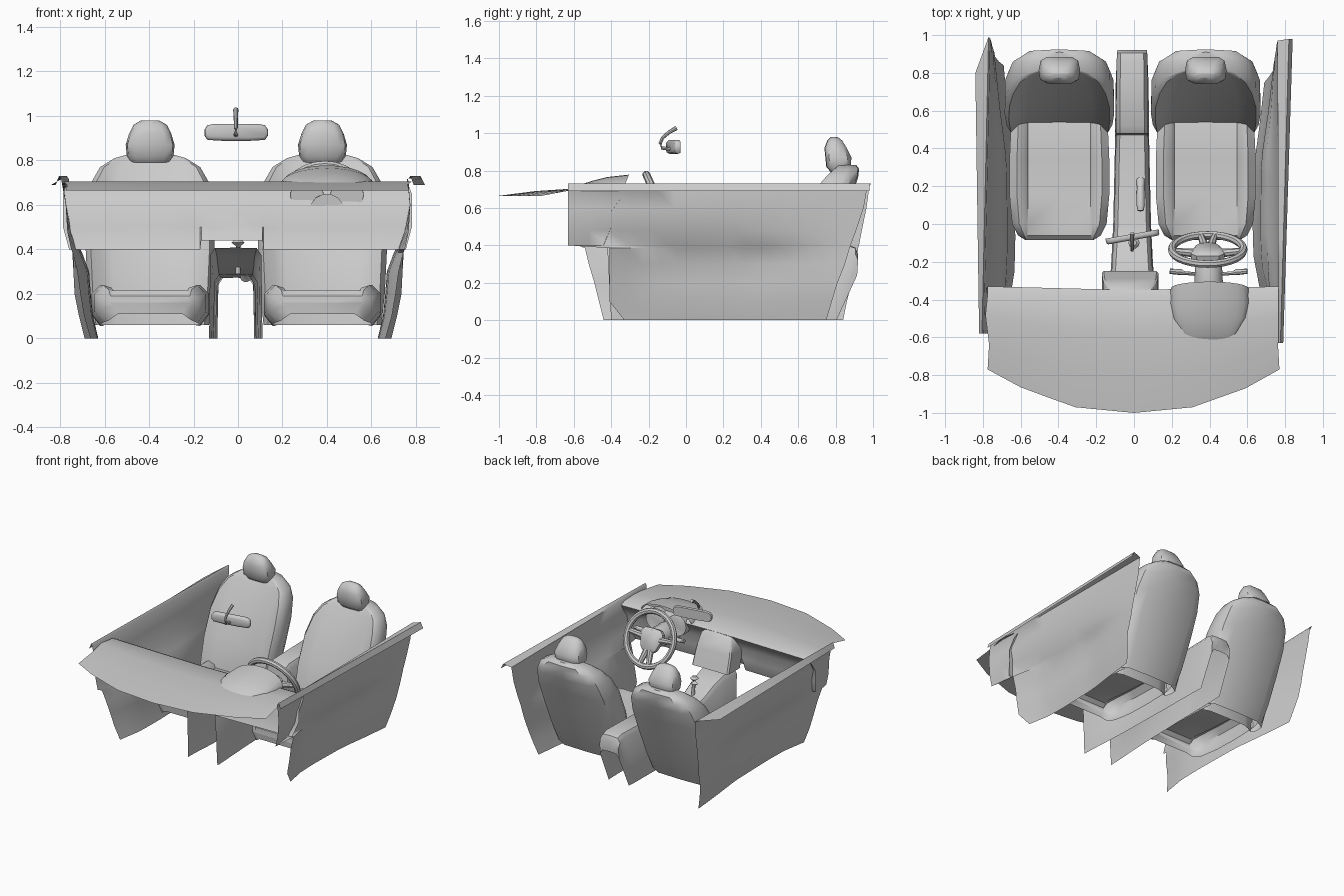
import bpy, bmesh, math
from mathutils import Vector

if "Cube" in bpy.data.objects:
    bpy.data.objects.remove(bpy.data.objects["Cube"])


def finish(ob, name, angle=40):
    ob.name = name
    bpy.ops.object.select_all(action='DESELECT')
    ob.select_set(True)
    bpy.context.view_layer.objects.active = ob
    bpy.ops.object.shade_smooth_by_angle(angle=math.radians(angle))
    return ob


def loft(name, rings, closed=True, caps=(), angle=40):
    """Skin a list of equal-length point rings; caps lists ring indices to fill."""
    bm = bmesh.new()
    vs = [[bm.verts.new(p) for p in r] for r in rings]
    n = len(rings[0])
    for a, b in zip(vs, vs[1:]):
        for i in range(n if closed else n - 1):
            j = (i + 1) % n
            bm.faces.new((a[i], a[j], b[j], b[i]))
    for c in caps:
        bm.faces.new(vs[c])
    bmesh.ops.recalc_face_normals(bm, faces=bm.faces)
    me = bpy.data.meshes.new(name)
    bm.to_mesh(me)
    bm.free()
    ob = bpy.data.objects.new(name, me)
    bpy.context.collection.objects.link(ob)
    return finish(ob, name, angle)


def tube(name, pts, radii, n=10):
    """Round bar through points, one radius per point."""
    pts = [Vector(p) for p in pts]
    rings = []
    for i, p in enumerate(pts):
        d = pts[min(i + 1, len(pts) - 1)] - pts[max(i - 1, 0)]
        q = d.to_track_quat('Z', 'Y')
        rings.append([p + q @ Vector((radii[i] * math.cos(k * math.tau / n),
                                      radii[i] * math.sin(k * math.tau / n), 0)) for k in range(n)])
    return loft(name, rings, True, (0, -1))


def lerp(table, x):
    for (a, va), (b, vb) in zip(table, table[1:]):
        if x <= b:
            return va + (vb - va) * max(0, (x - a) / (b - a))
    return table[-1][1]


def both(half):
    """Mirror a half profile whose first and last points lie on the axis."""
    return half + [(-u, v) for u, v in half[-2:0:-1]]


# Seats: backrest, cushion (open underneath), headrest
BACK = [(.06, .265, .53, .63), (.2, .28, .54, .695), (.4, .29, .60, .775), (.58, .288, .675, .85),
        (.70, .265, .735, .90), (.77, .225, .775, .922), (.81, .16, .80, .925), (.83, .09, .82, .91)]
CUSH = [(-.085, .17, .11, .19, .19), (-.06, .22, .08, .215, .22), (.0, .25, .07, .215, .24),
        (.15, .264, .06, .20, .24), (.35, .264, .055, .19, .235), (.55, .255, .055, .19, .235), (.60, .24, .06, .17, .2)]
HEAD = [(.79, .09, .775, .86), (.82, .105, .75, .88), (.87, .11, .745, .885), (.92, .095, .74, .86),
        (.96, .075, .755, .835), (.98, .04, .775, .81)]
for side, sx in (("left", -.395), ("right", .38)):
    rings = []
    for z, w, f, b in BACK:
        d = .055 * min(1, w / .28) ** 4
        half = [(0, f), (.58 * w, f - d * .05), (.75 * w, f - d * .4), (.92 * w, f - d), (w, f - d * .3),
                (.995 * w, (f + b) / 2), (.93 * w, b - .04), (.70 * w, b - .006), (0, b)]
        rings.append([(sx + u, v, z) for u, v in both(half)])
    loft(side + "_seat_backrest", rings, caps=(-1,))
    rings = []
    for y, w, lo, mid, hi in CUSH:
        half = [(0, mid), (.165, mid), (.175, (mid + hi) / 2), (max(.178, w * .85), hi),
                (max(.18, w), hi - .04), (max(.18, w), lo + .05), (w * .85, lo)]
        rings.append([(sx + u, y, v) for u, v in [(-u, v) for u, v in half[:0:-1]] + half])
    loft(side + "_seat_cushion", rings, closed=False, caps=(0,))
    rings = []
    for z, w, f, b in HEAD:
        half = [(0, f), (.65 * w, f + .003), (.93 * w, f + .02), (w, (f + b) / 2), (.9 * w, b - .02), (.6 * w, b), (0, b)]
        rings.append([(sx + u, v, z) for u, v in both(half)])
    loft(side + "_headrest", rings, caps=(0, -1))

# Door panels: rows of z, x at front, x at rear, armrest bulge
ROWS = [(.69, .79, .84, 0), (.73, .775, .82, 0), (.715, .765, .76, 0), (.60, .775, .755, 0), (.48, .775, .75, .025),
        (.40, .765, .745, .05), (.385, .76, .745, .055), (.30, .745, .74, .075), (.20, .73, .735, .07),
        (.10, .71, .715, .06), (0, .68, .69, .055)]
RIGHT = ([-.63] * 6 + [-.41, -.41, -.41, -.41, -.33], [.98, .98, .97, .95, .91, .88, .875, .85, .81, .78, .75])
LEFT = ([-.58] * 6 + [-.54, -.52, -.49, -.465, -.44], [.80, .99, .98, .965, .94, .925, .92, .91, .885, .86, .84])
BULGE = [(0, .3), (.15, .9), (.3, 1), (.6, .9), (.8, .4), (1, 0)]
for side, s, (front, rear) in (("left", -1, LEFT), ("right", 1, RIGHT)):
    rings = []
    for (z, xf, xr, b), yf, yr in zip(ROWS, front, rear):
        if s < 0 and z > .68:
            xf, xr = xf + .03, xr - .05 * (z > .72)
        rings.append([(s * (xf + (xr - xf) * t - b * lerp(BULGE, t)), yf + (yr - yf) * t, z)
                      for t in [k / 14 for k in range(15)]])
    loft(side + "_door_panel", rings, closed=False, angle=60)

# Dashboard shell with a notch over the centre stack
EDGE = [(0, -1), (.31, -.97), (.59, -.87), (.77, -.77)]
rings = []
for x in (-.775, -.6, -.45, -.31, -.17, -.165, 0, .11, .115, .2, .31, .45, .59, .77):
    y0 = lerp(EDGE, abs(x))
    yr = -.33 - .02 * (1 - abs(x) / .78)
    wide = 1.015 if abs(x) > .7 else 1
    low = .44 if -.166 < x < .112 else .40
    rings.append([(x, y0, .665), (x * .99, y0 * .7 + yr * .3, .69), (x * wide, y0 * .35 + yr * .65, .705),
                  (x, yr - .04, .70), (x, yr, .68), (x * wide, yr - .02, .65), (x * wide, yr - .07, .58),
                  (x * wide, yr - .07, .5), (x * (.98 if wide > 1 else 1), yr - .11, low)])
loft("dashboard", rings, closed=False, angle=50)

# Centre stack
rings = []
for z, y, w in ((.685, -.36, .10), (.66, -.325, .125), (.56, -.29, .145), (.44, -.25, .15)):
    rings.append([(-.02 - w, y - .14, z), (-.02 - w, y - .01, z), (-.01 - w, y, z),
                  (-.03 + w, y, z), (-.02 + w, y - .01, z), (-.02 + w, y - .16, z)])
loft("center_stack", rings, closed=False)

# Centre console and armrest, open underneath: y, y of foot, half width, top z
CONS = [(-.42, -.40, .115, .405), (-.3, -.3, .112, .40), (-.2, -.2, .105, .37), (-.1, -.1, .1, .32),
        (.0, 0, .095, .285), (.47, .45, .085, .27), (.48, .46, .085, .37), (.52, .5, .085, .39),
        (.86, .74, .082, .40), (.905, .78, .08, .385), (.92, .80, .078, .35), (.915, .805, .078, .27)]
rings = []
for y, yb, w, z in CONS:
    half = [(-w - .005, yb, 0), (-w, y, z - .03), (-w + .02, y, z), (0, y, z + .003)]
    rings.append([(u - .01, v, k) for u, v, k in half + [(-u, v, k) for u, v, k in half[2::-1]]])
loft("center_console", rings, closed=False)

# Shifter and handbrake
tube("gear_lever", [(0, -.08, .29), (0, -.09, .38), (0, -.1, .39), (0, -.1, .43), (0, -.1, .445)],
     [.012, .012, .026, .03, .014])
tube("handbrake", [(.035, .23, .27), (.035, .2, .30), (.035, .1, .33), (.035, .07, .335)], [.024, .02, .022, .016])

# Instrument cowl, panel and dials
COWL = [(-.62, .09, .005), (-.58, .15, .03), (-.5, .195, .055), (-.42, .21, .075), (-.34, .205, .088)]
ARC = [math.pi * k / 12 for k in range(13)]
rings = [[(.4 + w * math.cos(a), y + (.035 * math.sin(a) if y > -.4 else 0), .69 + h * math.sin(a))
          for a in ARC] for y, w, h in COWL]
loft("instrument_cowl", rings, closed=False)
loft("instrument_panel", [[(.4 + k * .2 * math.cos(a), -.40, .69 + k * .075 * math.sin(a)) for a in ARC]
                          for k in (1, .02)], closed=False)
for side, x in (("left", .31), ("right", .49)):
    tube(side + "_dial", [(x, -.385, .645), (x, -.335, .65), (x, -.334, .65)], [.075, .075, .06], 16)

# Steering wheel
C = Vector((.39, -.135, .605))
TILT = math.radians(-66)
bpy.ops.mesh.primitive_torus_add(major_radius=.19, minor_radius=.021, major_segments=28, minor_segments=8,
                                 location=C, rotation=(TILT, 0, 0))
finish(bpy.context.object, "steering_rim")
up = Vector((0, -math.cos(TILT), -math.sin(TILT)))
axis = Vector((0, -math.sin(TILT), math.cos(TILT)))
rings = []
for h, k in ((-.05, .75), (-.035, 1), (-.005, 1), (.008, .8)):
    half = [(0, .075), (.06, .072), (.088, .045), (.085, 0), (.062, -.065), (.045, -.085), (0, -.09)]
    rings.append([C + Vector((u * k, 0, 0)) + up * v * k + axis * h for u, v in both(half)])
loft("steering_hub", rings, caps=(0, -1))
for name, d in (("left_spoke", Vector((-1, 0, 0)) + up * .1), ("right_spoke", Vector((1, 0, 0)) + up * .1),
                ("lower_left_spoke", Vector((-.2, 0, 0)) - up), ("lower_right_spoke", Vector((.2, 0, 0)) - up)):
    d.normalize()
    tube(name, [C + d * .06 - axis * .02, C + d * .19], [.024, .017], 8)

# Steering column and stalks
tube("steering_column", [(.395, -.16, .59), (.395, -.2, .585), (.395, -.3, .575), (.4, -.395, .57)],
     [.05, .07, .075, .08], 14)
for side, s in (("left", -1), ("right", 1)):
    tube(side + "_stalk", [(.395 + s * .06, -.265, .575), (.395 + s * .13, -.26, .585), (.395 + s * .145, -.255, .59),
                           (.395 + s * .205, -.25, .595)], [.009, .01, .016, .014], 8)

# Rear-view mirror, turned toward the driver
rings = []
for y, k in ((-.014, .94), (-.009, 1), (.006, 1), (.014, .85), (.018, .6)):
    half = [(0, .036), (.10, .036), (.13, .03), (.143, .012), (.143, -.018), (.13, -.036), (.06, -.04), (0, -.04)]
    rings.append([(u * (.85 + .15 * k), -y, v * k) for u, v in both(half)])
mirror = loft("mirror", rings, caps=(0, -1))
mirror.location = (-.008, -.067, .928)
mirror.rotation_euler = (0, 0, math.radians(10))
tube("mirror_arm", [(-.01, -.05, 1.028), (-.01, -.09, 1.005), (-.01, -.125, .975), (-.01, -.138, .945),
                    (-.01, -.13, .92), (-.01, -.08, .915)], [.012, .01, .009, .009, .009, .01], 8)
